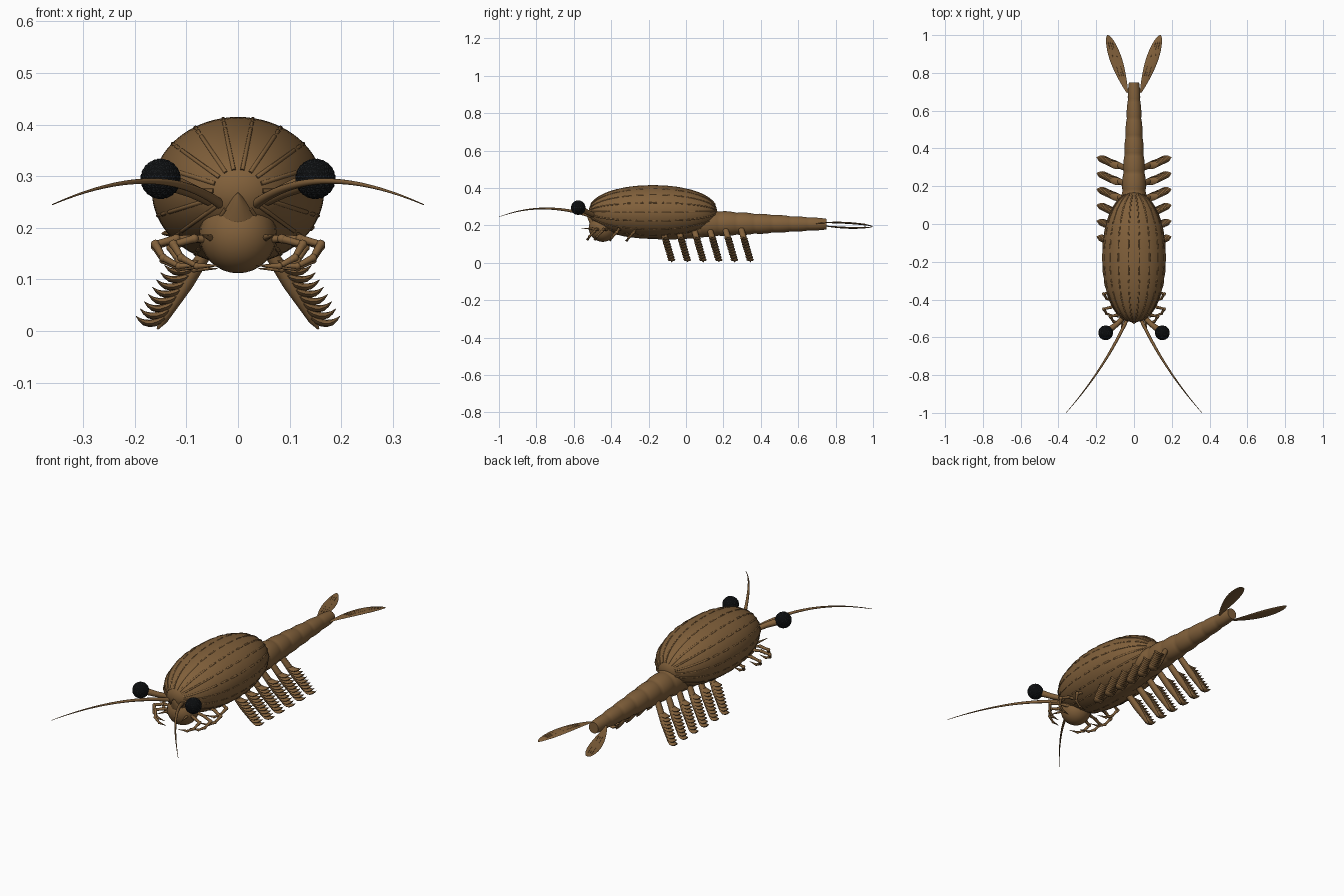
import bpy, bmesh
from math import sin, cos, pi, radians
from mathutils import Vector, Matrix

cube = bpy.data.objects.get("Cube")
if cube:
    bpy.data.objects.remove(cube)


def material(name, rgb):
    m = bpy.data.materials.new(name)
    m.use_nodes = True
    m.diffuse_color = (*rgb, 1)
    bsdf = m.node_tree.nodes["Principled BSDF"]
    bsdf.inputs["Base Color"].default_value = (*rgb, 1)
    bsdf.inputs["Roughness"].default_value = 0.7
    return m


shell = material("shell brown", (0.22, 0.117, 0.043))
black = material("eye black", (0.012, 0.014, 0.016))


def finish(name, bm, mat=shell, smooth=True):
    bmesh.ops.recalc_face_normals(bm, faces=bm.faces)
    me = bpy.data.meshes.new(name)
    bm.to_mesh(me)
    bm.free()
    me.materials.append(mat)
    ob = bpy.data.objects.new(name, me)
    bpy.context.collection.objects.link(ob)
    if smooth:
        bpy.ops.object.select_all(action='DESELECT')
        ob.select_set(True)
        bpy.context.view_layer.objects.active = ob
        bpy.ops.object.shade_smooth_by_angle(angle=radians(45))


def tube(bm, pts, radii, wide=1, sides=10):
    """Loft elliptical sections along a path; wide stretches the sideways axis."""
    pts = [Vector(p) for p in pts]
    whole = (pts[-1] - pts[0]).normalized()
    ref = Vector((1, 0, 0)) if abs(whole.y) > 0.7 else Vector((0, 1, 0))
    rings = []
    for i, (p, r) in enumerate(zip(pts, radii)):
        d = (pts[min(i + 1, len(pts) - 1)] - pts[max(i - 1, 0)]).normalized()
        side = (ref - d * ref.dot(d)).normalized()
        up = d.cross(side)
        angles = [2 * pi * k / sides for k in range(sides)]
        rings.append([bm.verts.new(p + side * cos(a) * r * wide + up * sin(a) * r)
                      for a in angles])
    for a, b in zip(rings, rings[1:]):
        for k in range(sides):
            n = (k + 1) % sides
            bm.faces.new((a[k], a[n], b[n], b[k]))
    bm.faces.new(rings[0])
    bm.faces.new(rings[-1])


def bezier(a, b, c, n):
    a, b, c = Vector(a), Vector(b), Vector(c)
    return [a * (1 - t) ** 2 + b * 2 * t * (1 - t) + c * t * t
            for t in (i / n for i in range(n + 1))]


def ball(bm, centre, r, scale=(1, 1, 1)):
    mat = Matrix.Translation(centre) @ Matrix.Diagonal((*scale, 1))
    bmesh.ops.create_uvsphere(bm, u_segments=24, v_segments=16, radius=r, matrix=mat)


def shell_point(t, angle):
    """Point on the carapace: t runs front to back, angle goes round it."""
    c = -cos(pi * t)
    w = max(1 - abs(c) ** 2.12, 0) ** (1 / 2.12)
    return Vector((0.167 * w * cos(angle), -0.177 + 0.343 * c,
                   0.272 + 0.143 * w * sin(angle)))


# Carapace: blunt closed ellipsoid
bm = bmesh.new()
count, rings = 72, 40
loops = [[bm.verts.new(shell_point(i / rings, 2 * pi * k / count))
          for k in range(count)] for i in range(1, rings)]
for a, b in zip(loops, loops[1:]):
    for k in range(count):
        n = (k + 1) % count
        bm.faces.new((a[k], a[n], b[n], b[k]))
for loop, t in ((loops[0], 0), (loops[-1], 1)):
    tip = bm.verts.new(shell_point(t, 0))
    for k in range(count):
        bm.faces.new((loop[k], loop[(k + 1) % count], tip))
finish("carapace", bm)

# Half-sunk ribs running lengthwise, broken into dashes along the middle
bm = bmesh.new()
for k in range(18):
    path, sizes = [], []
    for i in range(5, 56):
        p = shell_point(i / 60, radians(20 * k))
        path.append((p.x * 0.987, p.y, 0.272 + (p.z - 0.272) * 0.987))
        sizes.append(0.001 if 18 < i < 42 and i % 4 == 0 else 0.0042)
    tube(bm, path, sizes, sides=8)
finish("carapace_ribs", bm)

# Head with a short pointed beak, and the thorax beneath the shell
bm = bmesh.new()
ball(bm, (0, -0.445, 0.187), 0.075)
tube(bm, [(0, -0.46, 0.205), (0, -0.49, 0.232), (0, -0.515, 0.25), (0, -0.528, 0.268)],
     [0.062, 0.036, 0.016, 0.001], sides=16)
finish("head", bm)
bm = bmesh.new()
ball(bm, (0, -0.1, 0.195), 0.07, (1, 5, 1))
finish("thorax", bm)

# Abdomen: seven swelling rings, tapering to a flat end
bm = bmesh.new()
path, sizes = [], []
steps = 70
for i in range(steps + 1):
    t = i / steps
    path.append((0, 0.08 + 0.67 * t, 0.21 - 0.003 * t))
    sizes.append((0.074 - 0.044 * t) * (0.94 + 0.08 * abs(sin(7 * pi * t)) ** 0.7))
tube(bm, path, sizes, wide=0.95, sides=32)
finish("abdomen", bm)

for s, label in ((1, "left"), (-1, "right")):
    # Eye with a faceted surface, on its stalk
    bm = bmesh.new()
    bmesh.ops.create_icosphere(bm, subdivisions=3, radius=0.0385,
                               matrix=Matrix.Translation((s * 0.15, -0.576, 0.295)))
    bmesh.ops.poke(bm, faces=bm.faces, offset=0.0015)
    finish(label + "_eye", bm, black, smooth=False)
    bm = bmesh.new()
    tube(bm, [(s * 0.035, -0.47, 0.245), (s * 0.09, -0.53, 0.272),
              (s * 0.14, -0.568, 0.292)], [0.012, 0.014, 0.018])
    finish(label + "_eye_stalk", bm)

    # Long antenna
    bm = bmesh.new()
    tube(bm, bezier((s * 0.03, -0.49, 0.243), (s * 0.15, -0.76, 0.337),
                    (s * 0.36, -1, 0.245), 24),
         [0.009 * (1 - i / 24) + 0.001 for i in range(25)])
    finish(label + "_antenna", bm)

    # Jointed feeding limbs under the head
    bm = bmesh.new()
    for y, reach, drop in ((-0.49, 0.125, 0), (-0.45, 0.16, 0),
                           (-0.37, 0.16, 0.004), (-0.28, 0.13, 0.006)):
        joints = [(s * 0.05, y + 0.03, 0.178), (s * (reach - 0.04), y + 0.01, 0.179),
                  (s * reach, y, 0.168 - drop), (s * (reach - 0.015), y - 0.025, 0.142 - drop),
                  (s * (reach - 0.045), y - 0.035, 0.126 - drop),
                  (s * (reach - 0.09), y - 0.045, 0.127 - drop)]
        widths = [0.009, 0.008, 0.008, 0.007, 0.006, 0.001]
        for a, b, ra, rb in zip(joints, joints[1:], widths, widths[1:]):
            tube(bm, [a, b], [ra, rb * 0.8], sides=8)
        for p, r in zip(joints[1:-1], widths[1:]):
            bmesh.ops.create_icosphere(bm, subdivisions=2, radius=r * 1.15,
                                       matrix=Matrix.Translation(p))
    tube(bm, [(s * 0.05, -0.48, 0.18), (s * 0.07, -0.56, 0.186)], [0.008, 0.001])
    finish(label + "_feeding_limbs", bm)

    # Six swimming legs, each with a row of broad curved gills
    for n in range(6):
        bm = bmesh.new()
        root = Vector((s * 0.045, -0.125 + 0.084 * n, 0.18))
        foot = Vector((s * 0.156, -0.075 + 0.084 * n, 0.004))
        tube(bm, [root, root.lerp(foot, 0.5), root.lerp(foot, 0.9), foot],
             [0.013, 0.015, 0.009, 0.002], wide=1.2)
        for k in range(9):
            a = root.lerp(foot, 0.23 + 0.08 * k)
            length = 0.064 - 0.001 * k
            tube(bm, bezier(a, a + Vector((s * length * 0.6, 0.006, -0.025)),
                            a + Vector((s * length, 0.014, 0.002)), 6),
                 [0.005, 0.007, 0.0075, 0.007, 0.006, 0.0035, 0.0005], wide=2.7, sides=8)
        finish(f"{label}_swimming_leg_{n + 1}", bm)

    # Tail blade: thin leaf, arched up on one side and down on the other
    bm = bmesh.new()
    leaf, thick = [], []
    for i in range(25):
        t = i / 24
        leaf.append((s * (0.035 + 0.105 * t), 0.695 + 0.305 * t,
                     0.208 - 0.014 * t + s * 0.013 * sin(pi * t) ** 0.6))
        thick.append(0.0046 * max(sin(pi * t ** 1.35), 0) ** 0.6 + 0.0005)
    tube(bm, leaf, thick, wide=6.2, sides=16)
    # Fine ribs along the blade
    for off in (-0.011, 0, 0.011):
        tube(bm, [(x + off, y, z + 0.0035) for x, y, z in leaf[7:22]],
             [0.0016] * 15, sides=6)
    finish(label + "_tail_blade", bm)
